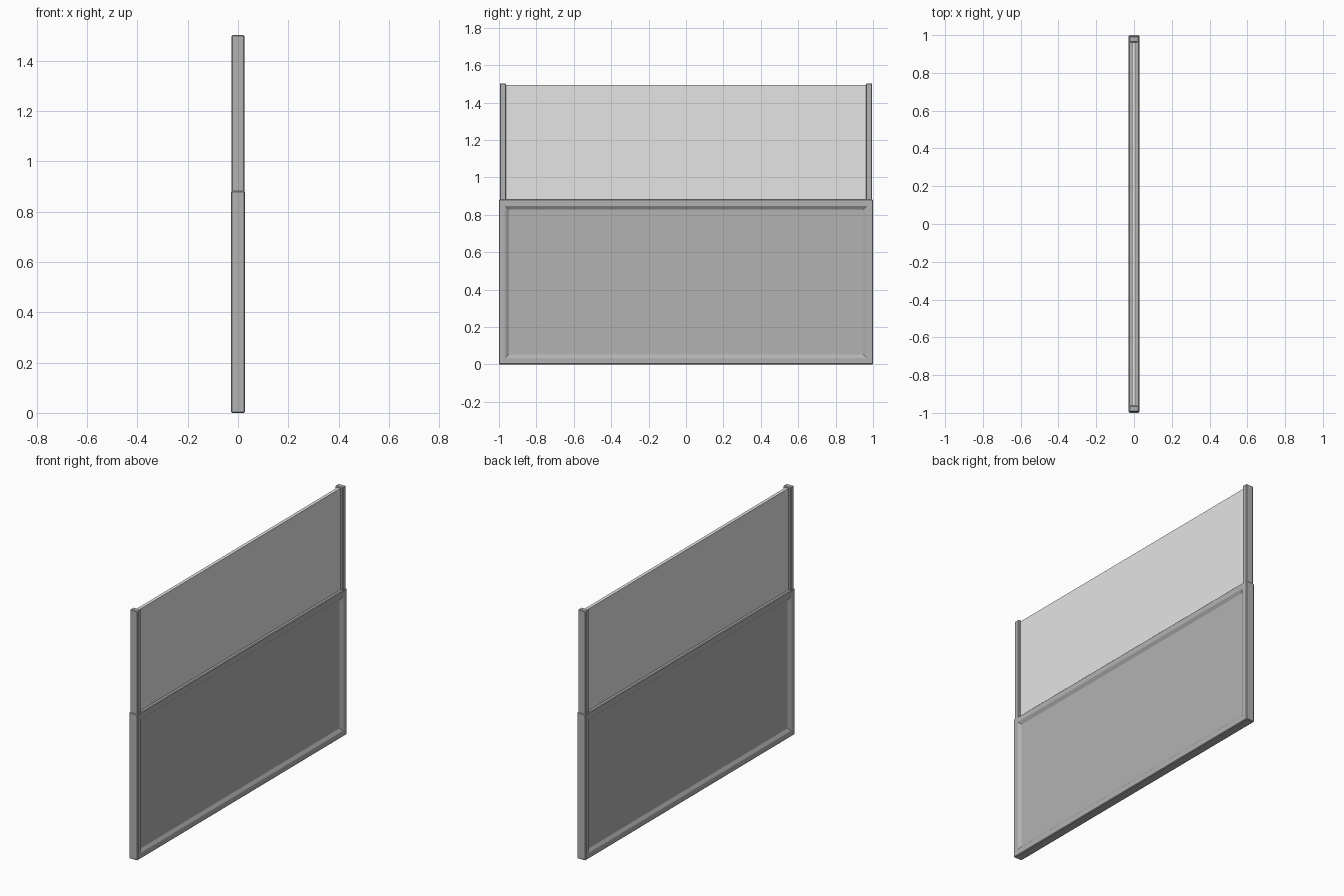
import bpy, bmesh

if "Cube" in bpy.data.objects:
    bpy.data.objects.remove(bpy.data.objects["Cube"])


def material(name, v):
    m = bpy.data.materials.new(name)
    m.diffuse_color = (v, v, v, 1)
    m.use_nodes = True
    m.node_tree.nodes["Principled BSDF"].inputs["Base Color"].default_value = m.diffuse_color
    return m


frame_grey = material("frame_grey", 0.45)
glass_grey = material("pale_panel", 0.78)


def box(name, lo, hi, mat, bevel=0.0, recess=None):
    bm = bmesh.new()
    bmesh.ops.create_cube(bm, size=1)
    for v in bm.verts:
        for i in range(3):
            v.co[i] = lo[i] if v.co[i] < 0 else hi[i]
    if bevel:
        bmesh.ops.bevel(bm, geom=bm.edges[:], offset=bevel, segments=1,
                        affect='EDGES')
    if recess:
        # flat border, then a sloped step down to the sunken field
        border, slope, depth = recess
        bm.normal_update()
        sides = [f for f in bm.faces if abs(f.normal.x) > 0.99]
        bmesh.ops.inset_individual(bm, faces=sides, thickness=border)
        bmesh.ops.inset_individual(bm, faces=sides, thickness=slope, depth=-depth)
    me = bpy.data.meshes.new(name)
    bm.to_mesh(me)
    bm.free()
    me.materials.append(mat)
    ob = bpy.data.objects.new(name, me)
    bpy.context.collection.objects.link(ob)
    if recess:
        bpy.context.view_layer.objects.active = ob
        ob.select_set(True)
        bpy.ops.object.shade_smooth_by_angle(angle=0.53)
        ob.select_set(False)
    return ob


# lower solid panel with a sunken field on both faces
box("lower_panel", (-0.028, -1, 0), (0.028, 1, 0.882), frame_grey,
    bevel=0.004, recess=(0.044, 0.026, 0.012))

# upper pale panel
box("upper_panel", (-0.01, -0.967, 0.87), (0.01, 0.967, 1.495), glass_grey)

# end posts
for side, name in ((-1, "left_post"), (1, "right_post")):
    y0, y1 = sorted((side * 0.962, side * 0.995))
    box(name, (-0.025, y0, 0.87), (0.025, y1, 1.503), frame_grey, bevel=0.004)
